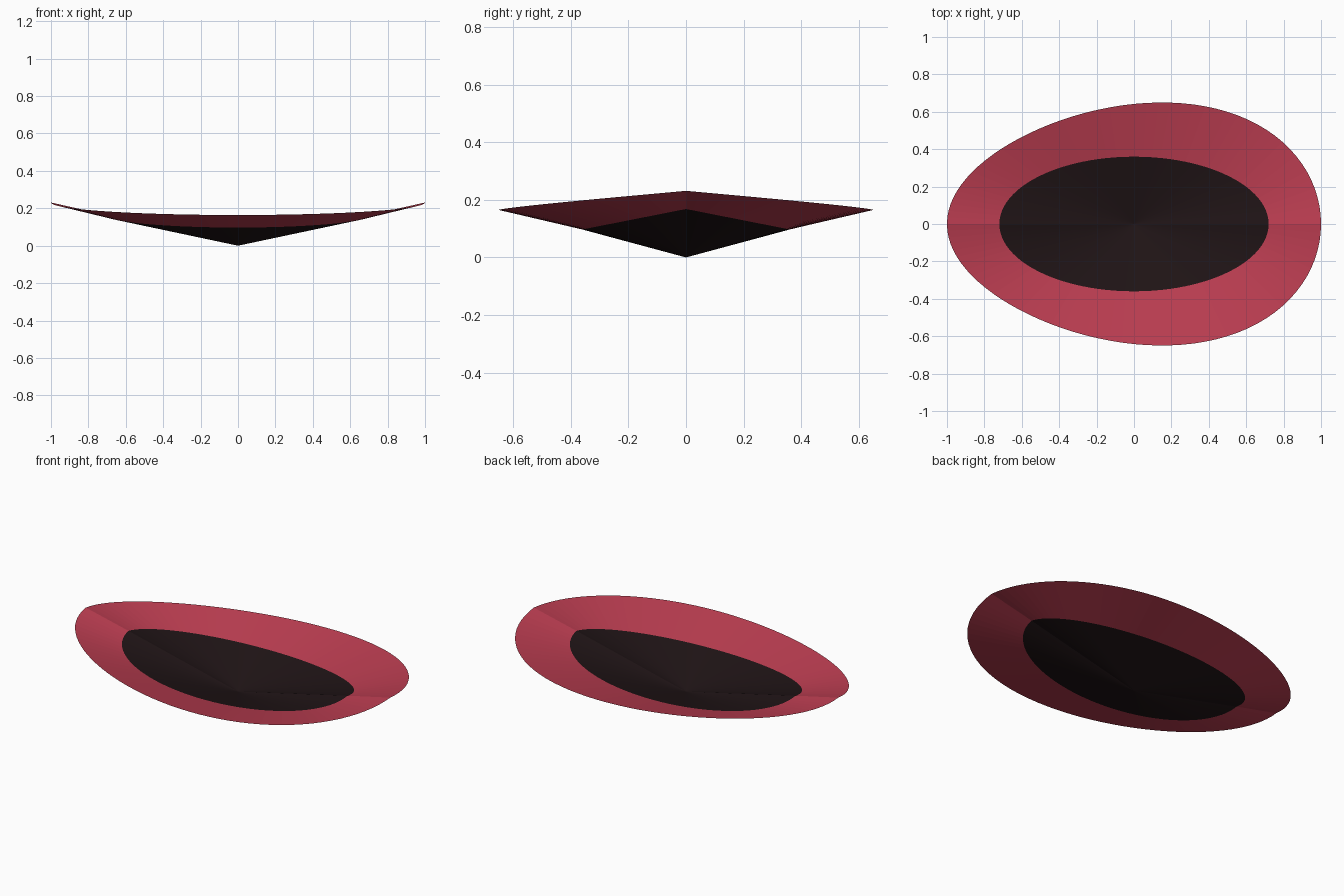
import bpy, bmesh
from math import sin, cos, tau

if "Cube" in bpy.data.objects:
    bpy.data.objects.remove(bpy.data.objects["Cube"])

N = 96

def material(name, rgb):
    m = bpy.data.materials.new(name)
    m.diffuse_color = (*rgb, 1)
    m.use_nodes = True
    m.node_tree.nodes["Principled BSDF"].inputs["Base Color"].default_value = m.diffuse_color
    return m

# Both outlines dip towards the sides, leaving a crease along the long axis
def outer(t):
    return cos(t), 0.642 * sin(t) * (1 + 0.157 * cos(t)), 0.231 - 0.067 * abs(sin(t))

def inner(t):
    return 0.72 * cos(t), 0.36 * sin(t), 0.168 - 0.071 * abs(sin(t))

def ring(bm, outline):
    return [bm.verts.new(outline(tau * i / N)) for i in range(N)]

def finish(bm, name, mat):
    me = bpy.data.meshes.new(name)
    bm.to_mesh(me)
    bm.free()
    me.materials.append(mat)
    bpy.context.collection.objects.link(bpy.data.objects.new(name, me))

# Egg-shaped flared rim
bm = bmesh.new()
a, b = ring(bm, inner), ring(bm, outer)
for i in range(N):
    j = (i + 1) % N
    bm.faces.new((a[i], b[i], b[j], a[j]))
finish(bm, "outer_rim", material("red", (0.51, 0.048, 0.084)))

# Dark shallow cone in the middle
bm = bmesh.new()
a = ring(bm, inner)
tip = bm.verts.new((0, 0, 0))
for i in range(N):
    bm.faces.new((tip, a[i], a[(i + 1) % N]))
finish(bm, "dark_centre", material("dark", (0.014, 0.007, 0.008)))
